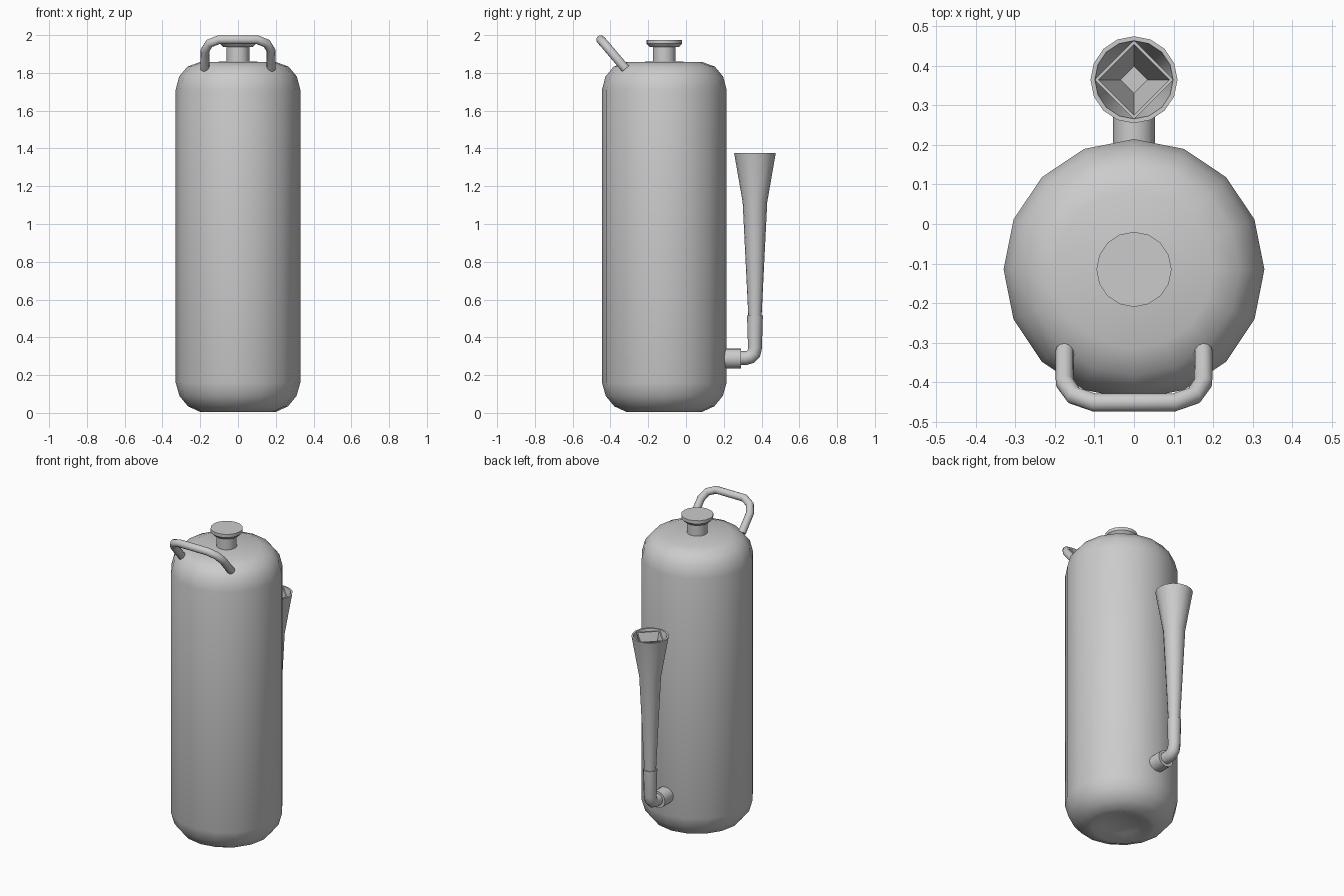
import bpy, bmesh, math

if "Cube" in bpy.data.objects:
    bpy.data.objects.remove(bpy.data.objects["Cube"])

def finish(ob, angle=40):
    bpy.ops.object.select_all(action='DESELECT')
    ob.select_set(True)
    bpy.context.view_layer.objects.active = ob
    bpy.ops.object.shade_smooth_by_angle(angle=math.radians(angle))

def lathe(name, profile, loc, sides=16, rot=(0, 0, 0), angle=40, closed=False):
    """Revolve (radius, z) points around the local z axis; radius 0 makes a pole."""
    bm = bmesh.new()
    rings = []
    for r, z in profile:
        n = 1 if r == 0 else sides
        rings.append([bm.verts.new((r * math.cos(2 * math.pi * i / sides),
                                    r * math.sin(2 * math.pi * i / sides), z)) for i in range(n)])
    pairs = list(zip(rings, rings[1:]))
    if closed:
        pairs.append((rings[-1], rings[0]))
    for a, b in pairs:
        for i in range(sides):
            j = (i + 1) % sides
            quad = [a[i % len(a)], a[j % len(a)], b[j % len(b)], b[i % len(b)]]
            bm.faces.new(list(dict.fromkeys(quad)))
    bmesh.ops.recalc_face_normals(bm, faces=bm.faces)
    me = bpy.data.meshes.new(name)
    bm.to_mesh(me)
    bm.free()
    ob = bpy.data.objects.new(name, me)
    bpy.context.collection.objects.link(ob)
    ob.location, ob.rotation_euler = loc, rot
    finish(ob, angle)
    return ob

def tube(name, path, radius, scales=None, res=4):
    """Round tube along a path, turned into a mesh."""
    cu = bpy.data.curves.new(name, 'CURVE')
    cu.dimensions = '3D'
    cu.bevel_depth, cu.bevel_resolution, cu.use_fill_caps = radius, res, True
    sp = cu.splines.new('POLY')
    sp.points.add(len(path) - 1)
    for i, p in enumerate(path):
        sp.points[i].co = (*p, 1)
        sp.points[i].radius = scales[i] if scales else 1
    ob = bpy.data.objects.new(name, cu)
    bpy.context.collection.objects.link(ob)
    bpy.ops.object.select_all(action='DESELECT')
    ob.select_set(True)
    bpy.context.view_layer.objects.active = ob
    bpy.ops.object.convert(target='MESH')
    ob = bpy.context.view_layer.objects.active
    ob.name = name
    finish(ob, 50)
    return ob

BODY_Y, HORN_Y = -0.115, 0.365

# Tank with a dished base and rounded shoulders
lathe("tank", [(0, 0.04), (0.11, 0.025), (0.17, 0.005), (0.2, 0.005), (0.265, 0.035), (0.31, 0.09),
               (0.33, 0.16), (0.33, 1.71), (0.312, 1.78), (0.268, 1.833), (0.2, 1.858), (0, 1.86)],
      (0, BODY_Y, 0))

# Neck and valve cap
lathe("neck", [(0, 1.84), (0.06, 1.84), (0.06, 1.95), (0, 1.95)], (0, BODY_Y, 0))
lathe("cap", [(0, 1.937), (0.078, 1.937), (0.095, 1.955), (0.095, 1.975), (0, 1.975)],
      (0, BODY_Y, 0), angle=30)

# Leaning carry handle, mirrored left to right
half = [(0.175, -0.32, 1.822), (0.175, -0.402, 1.918), (0.152, -0.434, 1.956), (0.1, -0.452, 1.976)]
tube("carry_handle", half + [(-x, y, z) for x, y, z in reversed(half)], 0.0235)

# Hose collar on the tank wall
lathe("hose_collar", [(0, 0), (0.053, 0), (0.053, 0.1), (0, 0.1)], (0, 0.19, 0.288),
      rot=(-math.pi / 2, 0, 0))

# Hose elbow
tube("hose_elbow", [(0, 0.27, 0.29), (0, 0.315, 0.29), (0, 0.342, 0.297), (0, 0.359, 0.314),
                    (0, HORN_Y, 0.345), (0, HORN_Y, 0.515)],
     0.037, [1, 1, 1, 1, 1, 1.13])

# Discharge horn with a hollow mouth
lathe("horn", [(0, 0.49), (0.034, 0.49), (0.065, 1.115), (0.11, 1.375), (0.099, 1.375),
               (0.06, 1.15), (0, 1.15)], (0, HORN_Y, 0), angle=35)

# Square funnel inside the mouth
lathe("horn_funnel", [(0.1, 1.368), (0.04, 1.2), (0.034, 1.2), (0.09, 1.368)],
      (0, HORN_Y, 0), sides=4, closed=True, angle=20)
lathe("funnel_floor", [(0, 1.2), (0.042, 1.2), (0.042, 1.19), (0, 1.19)],
      (0, HORN_Y, 0), sides=4, angle=20)
